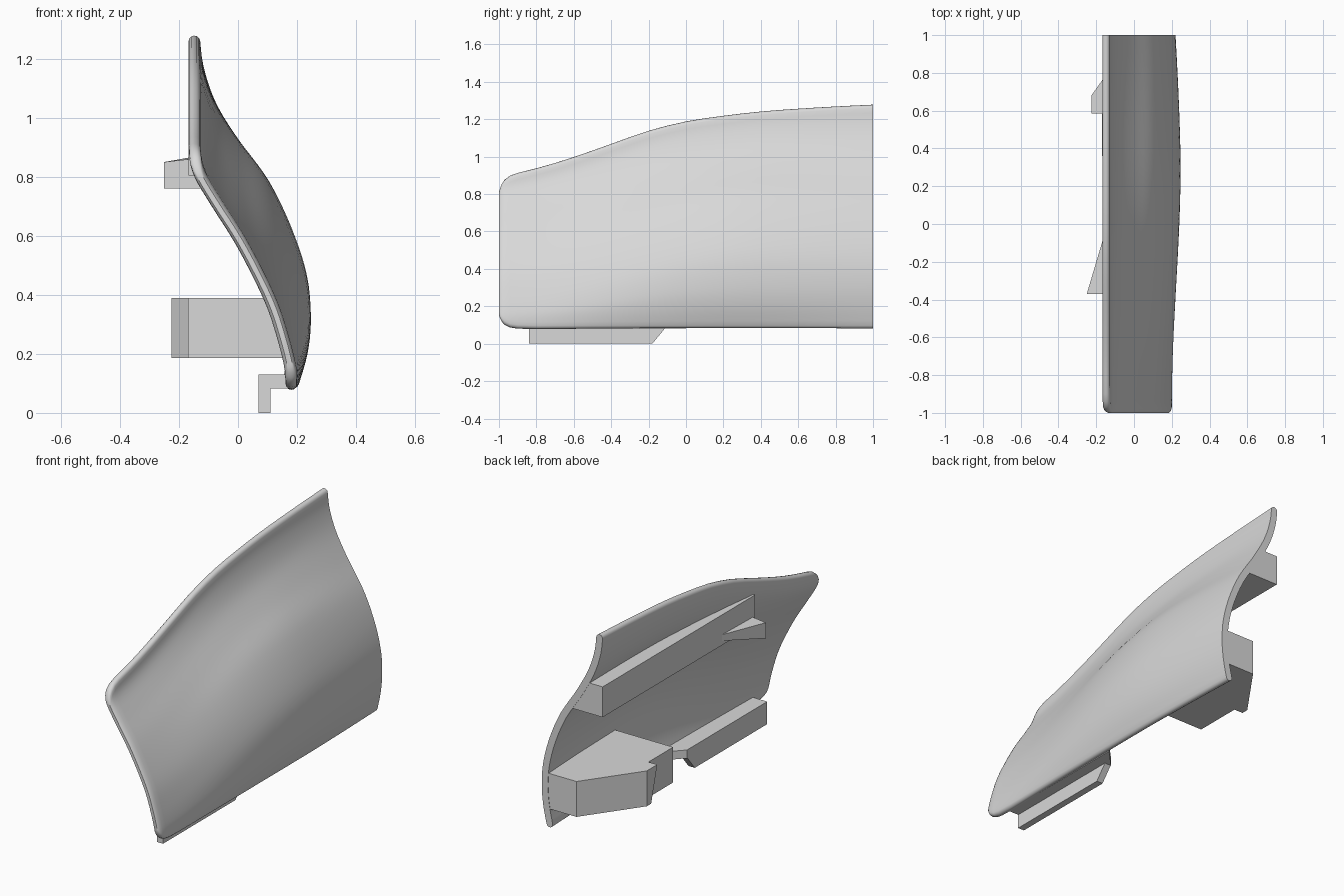
import bpy, bmesh, math
from mathutils import Vector

cube = bpy.data.objects.get("Cube")
if cube:
    bpy.data.objects.remove(cube)

grey = bpy.data.materials.new("light_grey")
grey.use_nodes = True
tone = (0.69, 0.69, 0.69, 1)
grey.diffuse_color = tone
grey.node_tree.nodes["Principled BSDF"].inputs["Base Color"].default_value = tone


def lerp_table(table, v):
    """Linear lookup in a list of (key, value) pairs."""
    for (a, p), (b, q) in zip(table, table[1:]):
        if v <= b:
            return p + (q - p) * max(0, (v - a) / (b - a))
    return table[-1][1]


def loft(name, loops, smooth=False):
    """Closed solid through matching loops of points."""
    bm = bmesh.new()
    rings = [[bm.verts.new(p) for p in loop] for loop in loops]
    n = len(rings[0])
    for a, b in zip(rings, rings[1:]):
        for i in range(n):
            j = (i + 1) % n
            bm.faces.new((a[i], a[j], b[j], b[i]))
    bm.faces.new(rings[0])
    bm.faces.new(rings[-1])
    bmesh.ops.recalc_face_normals(bm, faces=bm.faces)
    mesh = bpy.data.meshes.new(name)
    bm.to_mesh(mesh)
    bm.free()
    mesh.materials.append(grey)
    ob = bpy.data.objects.new(name, mesh)
    bpy.context.collection.objects.link(ob)
    if smooth:
        bpy.ops.object.select_all(action='DESELECT')
        ob.select_set(True)
        bpy.context.view_layer.objects.active = ob
        bpy.ops.object.shade_smooth_by_angle(angle=math.radians(40))


def smooth_curve(pts, steps):
    """Catmull-Rom curve through the points."""
    ext = [2 * pts[0] - pts[1]] + pts + [2 * pts[-1] - pts[-2]]
    out = []
    for a, b, c, d in zip(ext, ext[1:], ext[2:], ext[3:]):
        for k in range(steps):
            t = k / steps
            out.append(.5 * (2 * b + (c - a) * t + (2 * a - 5 * b + 4 * c - d) * t * t
                             + (3 * b - a - 3 * c + d) * t ** 3))
    return out + [pts[-1]]


# Outer skin profiles (x, z), bottom to top, at front, middle and back
FRONT = [(.2, .08), (.2, .13), (.195, .17), (.175, .25), (.14, .36),
         (.09, .47), (.02, .6), (-.06, .725), (-.115, .82), (-.13, .9)]
MIDDLE = [(.2, .08), (.235, .2), (.247, .32), (.233, .47), (.18, .63),
          (.1, .79), (0, .92), (-.08, 1.04), (-.12, 1.15), (-.13, 1.23)]
BACK = [(.185, .08), (.21, .2), (.22, .32), (.21, .45), (.17, .6),
        (.1, .76), (0, .915), (-.077, 1.055), (-.117, 1.175), (-.13, 1.28)]
# Height of the upper edge, and how far the front corners are trimmed
EDGE = [(-1, .9), (-.8, .94), (-.6, 1.0), (-.4, 1.07), (-.2, 1.14), (0, 1.19),
        (.2, 1.22), (.4, 1.243), (.6, 1.258), (.8, 1.27), (1, 1.28)]
EDGE = smooth_curve([Vector(p) for p in EDGE], 4)
TRIM = [(-1, .07), (-.99, .045), (-.97, .025), (-.94, .01), (-.88, 0), (1, 0)]
HALF = [(-1, .009), (-.993, .015), (-.975, .02), (1, .02)]
FLOOR = .077


def normalised(profile):
    lo, hi = profile[0][1], profile[-1][1]
    return [Vector((x, (z - lo) / (hi - lo))) for x, z in profile]


KEYS = [normalised(p) for p in (FRONT, MIDDLE, BACK)]


def midline(y):
    """Centre line of the panel wall at y, with its outward normals."""
    if y < .3:
        a, b, t = KEYS[0], KEYS[1], (y + 1) / 1.3
        t = t * t * (3 - 2 * t)
    else:
        a, b, t = KEYS[1], KEYS[2], ((y - .3) / .7) ** 1.5
    top, trim = lerp_table(EDGE, y), lerp_table(TRIM, y)
    pts = [p.lerp(q, t) for p, q in zip(a, b)]
    pts = smooth_curve([Vector((p.x, FLOOR + p.y * (top - FLOOR))) for p in pts], 4)
    # Resample between the trimmed ends, so the corners round without bending the wall
    lo, hi, n = FLOOR + trim + .02, top - trim - .02, 44
    profile = [(p.y, p.x) for p in pts]
    heights = [lo + (hi - lo) * i / n for i in range(n + 1)]
    pts = [Vector((lerp_table(profile, z), z)) for z in heights]
    normals = []
    for i in range(n + 1):
        d = (pts[min(i + 1, n)] - pts[max(i - 1, 0)]).normalized()
        normals.append(Vector((d.y, -d.x)))
    return [p - m * .02 for p, m in zip(pts, normals)], normals


def wall_x(y, z):
    return lerp_table([(p.y, p.x) for p in midline(y)[0]], z)


def panel_loop(y):
    mids, normals = midline(y)
    h = lerp_table(HALF, y)
    outer = [m + n * h for m, n in zip(mids, normals)]
    inner = [m - n * h for m, n in zip(mids, normals)]

    def cap(m, n, up):
        side = Vector((-n.y, n.x)) * up
        return [m + h * (n * math.cos(a) * up + side * math.sin(a))
                for a in (math.pi * k / 6 for k in range(1, 6))]

    loop = outer + cap(mids[-1], normals[-1], 1) + inner[::-1] + cap(mids[0], normals[0], -1)
    return [(p.x, y, p.y) for p in loop]


# Curved panel with rounded rim
stations = [-1, -.995, -.985, -.97, -.94, -.9] + [-.8 + .1 * i for i in range(18)] + [1]
loft("curved_panel", [panel_loop(y) for y in stations], smooth=True)

# Upper beam following the inside of the panel
beam_ys = [-.39 + 1.388 * i / 14 for i in range(15)]
loft("upper_beam", [[(-.167, y, .805), (-.167, y, .98), (wall_x(y, .98), y, .98),
                     (wall_x(y, .805), y, .805)] for y in beam_ys])

# Tapered catch on the beam
loft("beam_catch", [[(-.12, -.37, z0), (-.25, -.37, z1), (-.167, -.09, z2), (-.12, -.09, z2)]
                    for z0, z1, z2 in ((.76, .76, .83), (.865, .85, .865))])

# Lower block with hooked tip
loft("lower_block", [[(.185, .998, z), (0, .998, z), (-.226, .68, z), (-.226, tip, z),
                      (-.17, tip, z), (-.17, .36, z), (.2, .36, z)]
                     for z, tip in ((.186, .64), (.39, .585))])

# Bottom bracket: flange with slanted end, and hanging lip
loft("bracket_flange", [[(.07, -.84, z), (.175, -.84, z), (.175, 0, z), (.07, -.11, z)]
                        for z in (.082, .13)])
loft("bracket_lip", [[(x, -.84, 0), (x, -.18, 0), (x, -.11, .085), (x, -.84, .085)]
                     for x in (.07, .11)])
